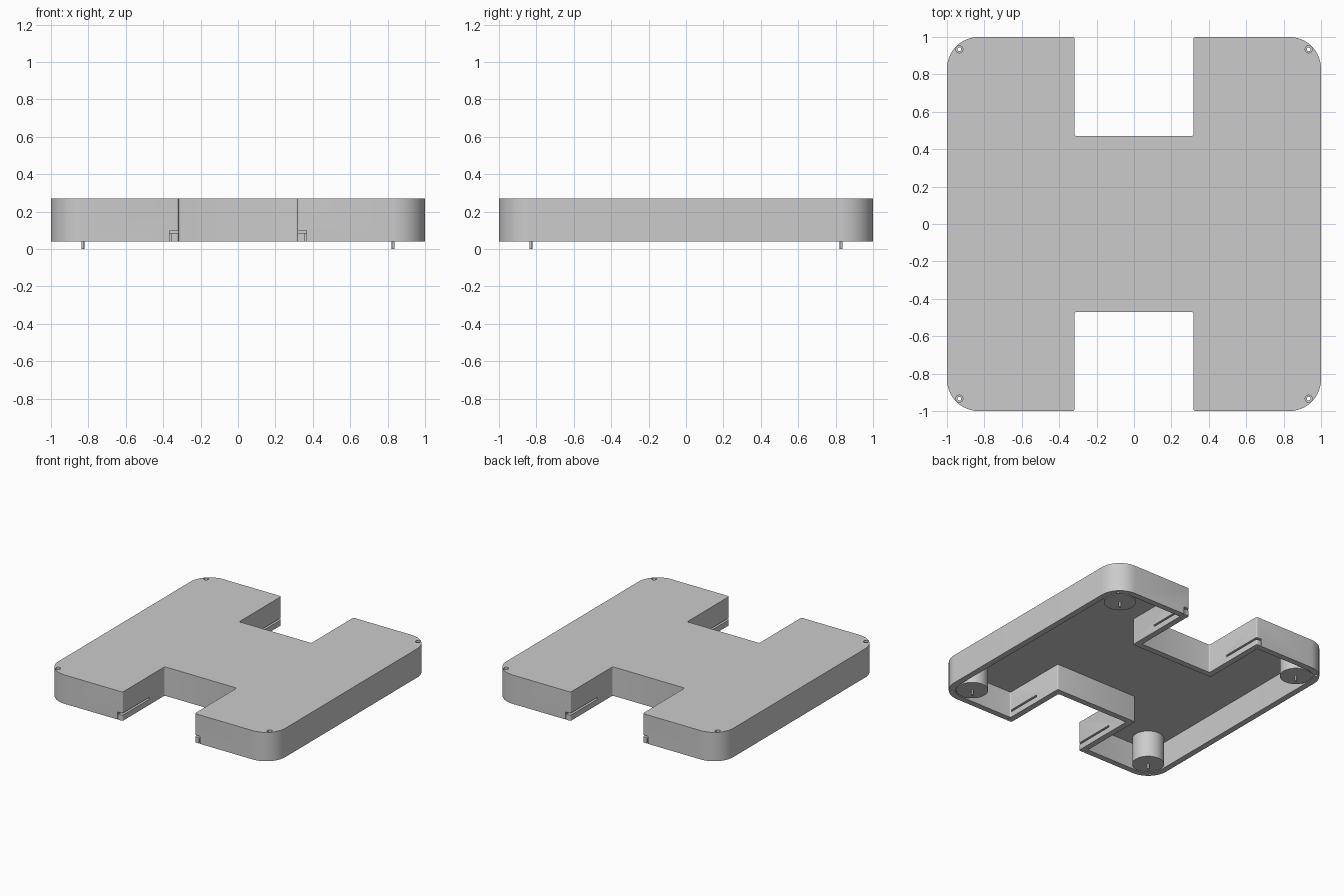
import bpy, bmesh, math
from mathutils import Vector, Matrix

cube = bpy.data.objects.get("Cube")
if cube:
    bpy.data.objects.remove(cube)

BOTTOM, TOP = 0.04, 0.27
WALL, ROOF = 0.047, 0.02
NOTCH_X, NOTCH_Y, CORNER = 0.318, 0.47, 0.17
POST = 0.83
QUADS = [(sx, sy) for sx in (-1, 1) for sy in (-1, 1)]

grey = bpy.data.materials.new("plain_grey")
grey.use_nodes = True
COLOUR = (0.6, 0.6, 0.6, 1)
grey.diffuse_color = COLOUR
grey.node_tree.nodes["Principled BSDF"].inputs["Base Color"].default_value = COLOUR


def finish(name, bm):
    bmesh.ops.recalc_face_normals(bm, faces=bm.faces)
    mesh = bpy.data.meshes.new(name)
    bm.to_mesh(mesh)
    bm.free()
    mesh.materials.append(grey)
    obj = bpy.data.objects.new(name, mesh)
    bpy.context.collection.objects.link(obj)
    return obj


def smooth(obj):
    bpy.ops.object.select_all(action='DESELECT')
    obj.select_set(True)
    bpy.context.view_layer.objects.active = obj
    bpy.ops.object.shade_smooth_by_angle(angle=math.radians(30))


def outline(inset):
    """H-shaped outline with filleted right-angle corners."""
    e, nx, ny = 1 - inset, NOTCH_X + inset, NOTCH_Y - inset
    quarter = [(e, e, CORNER - inset), (nx, e, 0.01), (nx, ny, 0.01)]
    half = quarter + [(-x, y, r) for x, y, r in reversed(quarter)]
    corners = half + [(-x, -y, r) for x, y, r in half]
    points = []
    for i, (x, y, r) in enumerate(corners):
        p = Vector((x, y))
        a = (Vector(corners[i - 1][:2]) - p).normalized() * r
        b = (Vector(corners[(i + 1) % len(corners)][:2]) - p).normalized() * r
        steps = 16 if r > 0.05 else 4
        for k in range(steps + 1):
            t = math.pi / 2 * k / steps
            points.append(p + a + b - b * math.cos(t) - a * math.sin(t))
    return points


def slab(name, inset, z0, z1):
    bm = bmesh.new()
    face = bm.faces.new([bm.verts.new((p.x, p.y, z0)) for p in outline(inset)])
    new = bmesh.ops.extrude_face_region(bm, geom=[face])["geom"]
    verts = [v for v in new if isinstance(v, bmesh.types.BMVert)]
    bmesh.ops.translate(bm, verts=verts, vec=(0, 0, z1 - z0))
    return finish(name, bm)


def boxes(name, x0, x1, y0, y1, z0, z1):
    """One box in every quadrant."""
    bm = bmesh.new()
    for sx, sy in QUADS:
        centre = Vector((sx * (x0 + x1) / 2, sy * (y0 + y1) / 2, (z0 + z1) / 2))
        size = Matrix.Diagonal((x1 - x0, y1 - y0, z1 - z0, 1))
        bmesh.ops.create_cube(bm, size=1, matrix=Matrix.Translation(centre) @ size)
    return finish(name, bm)


def cylinders(name, at, radius, z0, z1, sides=32):
    """One cylinder in every quadrant."""
    bm = bmesh.new()
    for sx, sy in QUADS:
        bmesh.ops.create_cone(
            bm, cap_ends=True, segments=sides, radius1=radius, radius2=radius,
            depth=z1 - z0,
            matrix=Matrix.Translation((sx * at, sy * at, (z0 + z1) / 2)))
    return finish(name, bm)


# Hollow housing, open underneath
housing = slab("housing", 0, BOTTOM, TOP)
cutters = [
    slab("cavity_cutter", WALL, BOTTOM - 0.1, TOP - ROOF),
    # Clip tabs at the notch ends: long slot above, short slit beside
    boxes("slot_cutter", 0.3, NOTCH_X + WALL, 0.66, 1.1, 0.085, 0.1),
    boxes("slit_cutter", 0.357, NOTCH_X + WALL, 0.94, 1.1, 0, 0.1),
    # Corner screw holes
    cylinders("bore_cutter", 0.934, 0.01, 0, 0.4, 20),
    cylinders("counterbore_cutter", 0.934, 0.019, TOP - 0.02, 0.4, 24),
]
for cutter in cutters:
    cutter.hide_render = True
    mod = housing.modifiers.new(cutter.name, 'BOOLEAN')
    mod.operation = 'DIFFERENCE'
    mod.solver = 'EXACT'
    mod.object = cutter

# Bake the cuts and drop the cutters
graph = bpy.context.evaluated_depsgraph_get()
mesh = bpy.data.meshes.new_from_object(housing.evaluated_get(graph))
housing.modifiers.clear()
housing.data = mesh
for cutter in cutters:
    bpy.data.objects.remove(cutter)
smooth(housing)

# Support posts with locating pins
smooth(cylinders("support_posts", POST, 0.115, BOTTOM, TOP - ROOF / 2, 48))
smooth(cylinders("locating_pins", POST, 0.008, 0, BOTTOM + 0.02, 16))
